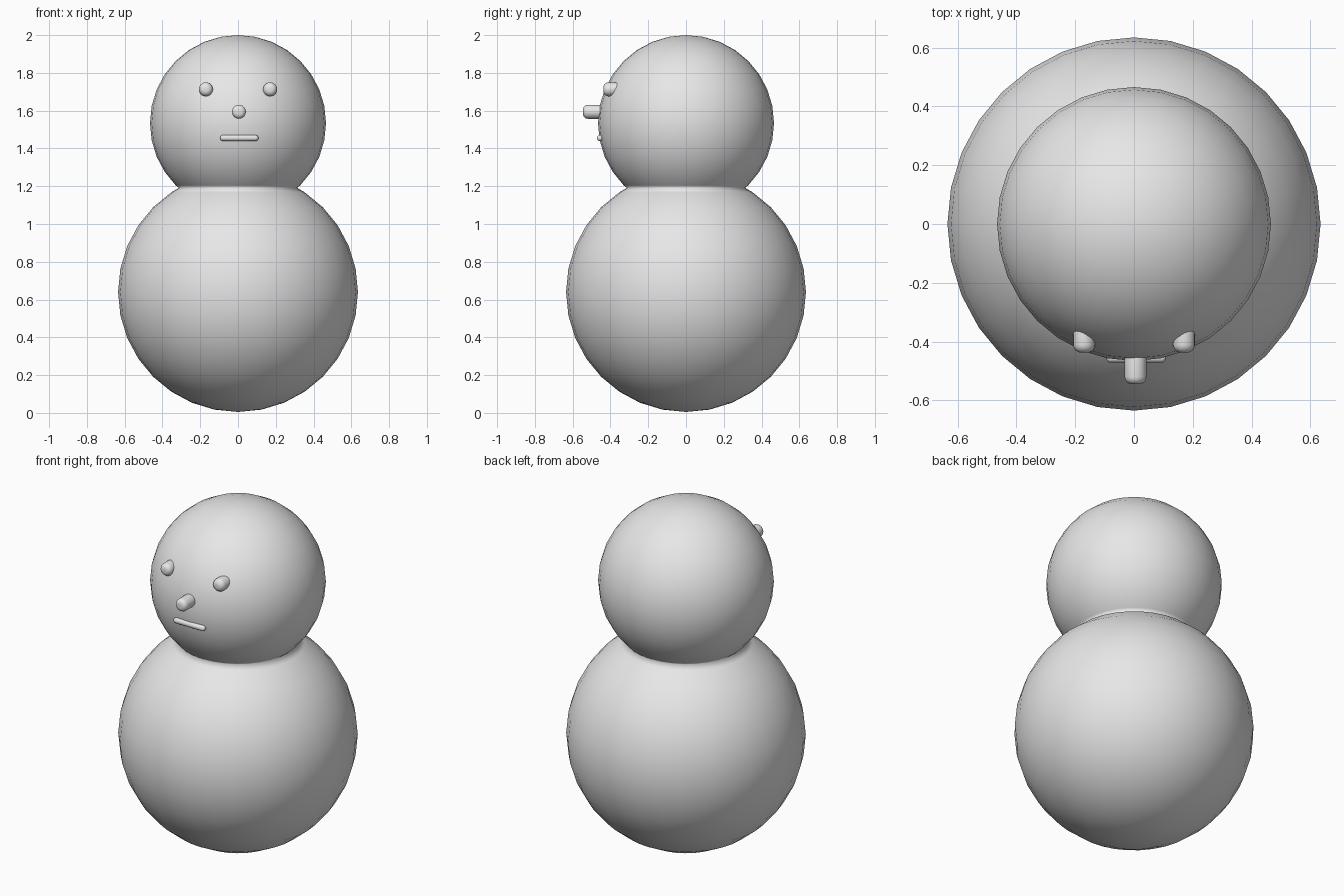
import bpy, bmesh, math
from mathutils import Matrix, Vector

if "Cube" in bpy.data.objects:
    bpy.data.objects.remove(bpy.data.objects["Cube"])

grey = bpy.data.materials.new("plain_grey")
grey.diffuse_color = (0.8, 0.8, 0.8, 1)
grey.use_nodes = True
grey.node_tree.nodes["Principled BSDF"].inputs["Base Color"].default_value = grey.diffuse_color


def lathe(name, profile, segments, matrix=Matrix.Identity(4), smooth_angle=math.pi):
    """Revolve (radius, height) points around z; both ends lie on the axis."""
    bm = bmesh.new()
    rings = []
    for r, z in profile:
        if r < 1e-5:
            rings.append([bm.verts.new((0, 0, z))] * segments)
        else:
            rings.append([bm.verts.new((r * math.cos(a), r * math.sin(a), z))
                          for a in (2 * math.pi * i / segments for i in range(segments))])
    for low, high in zip(rings, rings[1:]):
        for i in range(segments):
            j = (i + 1) % segments
            corners = list(dict.fromkeys((low[i], low[j], high[j], high[i])))
            bm.faces.new(corners)
    bmesh.ops.recalc_face_normals(bm, faces=bm.faces)
    mesh = bpy.data.meshes.new(name)
    bm.to_mesh(mesh)
    bm.free()
    mesh.transform(matrix)
    mesh.materials.append(grey)
    mesh.shade_smooth()
    obj = bpy.data.objects.new(name, mesh)
    bpy.context.collection.objects.link(obj)
    return obj


def arc(radius, centre_z, first, last, steps=16):
    """Points of a sphere outline, counted in rings from the bottom pole."""
    return [(radius * math.sin(math.pi * k / steps),
             centre_z - radius * math.cos(math.pi * k / steps))
            for k in range(first, last + 1)]


def peg(radius, half_length, bevel):
    """Outline of a cylinder with rounded rims at both ends."""
    turn = [math.pi / 2 * k / 5 for k in range(6)]
    top = [(radius - bevel + bevel * math.cos(a),
            half_length - bevel + bevel * math.sin(a)) for a in turn]
    return [(0, -half_length)] + [(r, -z) for r, z in reversed(top)] + top + [(0, half_length)]


# Body and head fused into one smooth shell with a soft neck
lathe("body_and_head",
      arc(0.635, 0.64, 0, 13) + [(0.314, 1.191)] + arc(0.466, 1.534, 4, 16), 32)

# Eyes and nose: rounded pegs pointing forward
forward = Matrix.Rotation(math.pi / 2, 4, 'X')
for side, x in (("left", 0.17), ("right", -0.17)):
    lathe(side + "_eye", peg(0.037, 0.06, 0.028), 24,
          Matrix.Translation((x, -0.378, 1.713)) @ forward)
lathe("nose", peg(0.037, 0.065, 0.025), 24,
      Matrix.Translation((0.005, -0.48, 1.594)) @ forward)

# Mouth: thin rounded bar lying across the face
lathe("mouth", peg(0.016, 0.101, 0.0145), 16,
      Matrix.Translation((0.007, -0.456, 1.455)) @ Matrix.Rotation(math.pi / 2, 4, 'Y'))
